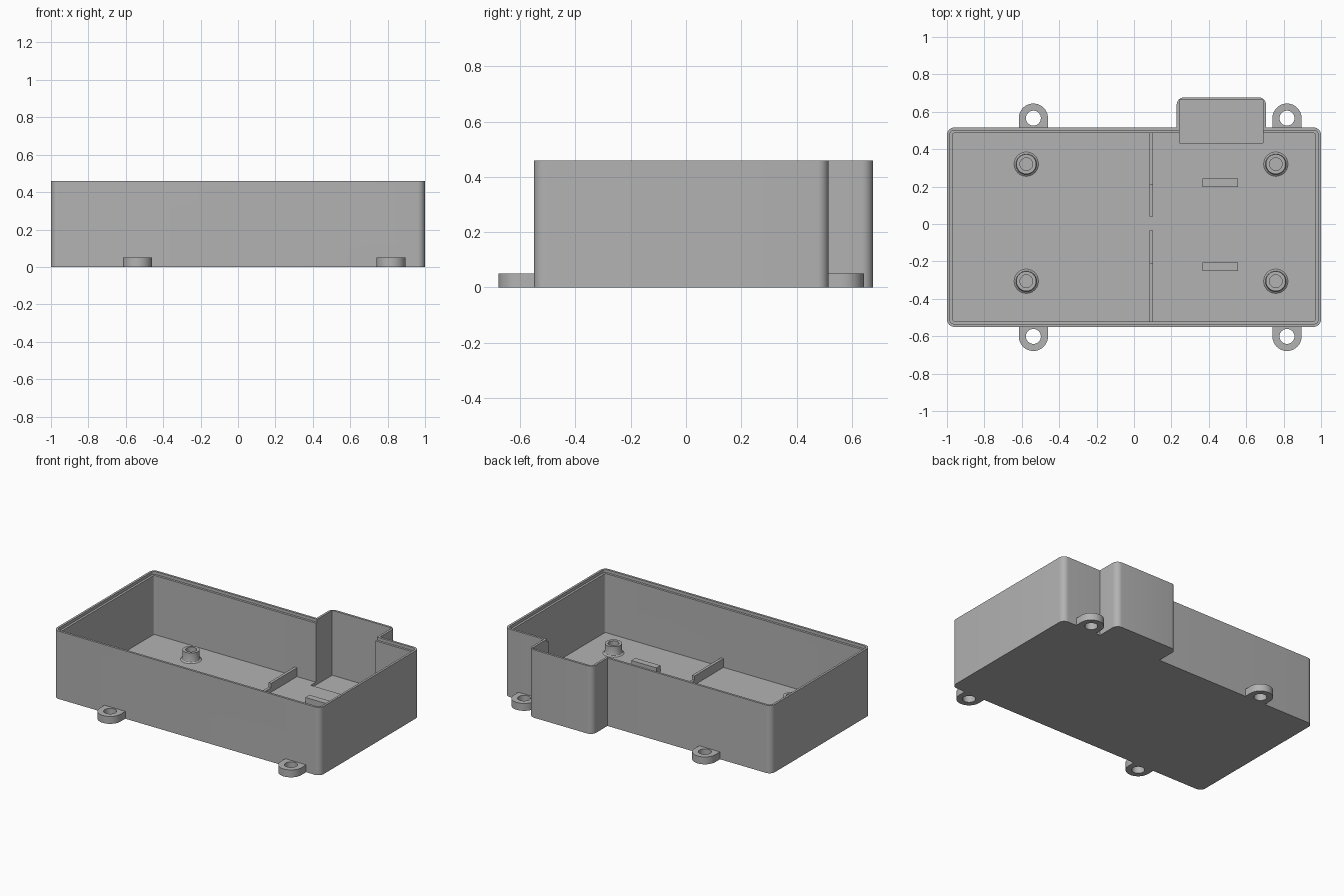
import bpy, bmesh
from math import pi, cos, sin
from mathutils import Vector, Matrix

cube = bpy.data.objects.get("Cube")
if cube:
    bpy.data.objects.remove(cube, do_unlink=True)

GREY = (0.448, 0.448, 0.448, 1)
grey = bpy.data.materials.new("grey_plastic")
grey.use_nodes = True
grey.diffuse_color = GREY
grey.node_tree.nodes["Principled BSDF"].inputs["Base Color"].default_value = GREY

HEIGHT, FLOOR = 0.46, 0.04
FRONT, BACK = -0.55, 0.516


def finish(bm, name):
    bmesh.ops.recalc_face_normals(bm, faces=bm.faces)
    mesh = bpy.data.meshes.new(name)
    bm.to_mesh(mesh)
    bm.free()
    mesh.materials.append(grey)
    obj = bpy.data.objects.new(name, mesh)
    bpy.context.collection.objects.link(obj)
    return obj


def rounded(corners, steps=8):
    """Round each (x, y, radius) right-angled corner of an outline."""
    pts = []
    for i, (x, y, r) in enumerate(corners):
        p = Vector((x, y))
        if not r:
            pts.append(p)
            continue
        a = (Vector(corners[i - 1][:2]) - p).normalized() * r
        b = (Vector(corners[(i + 1) % len(corners)][:2]) - p).normalized() * r
        for k in range(steps + 1):
            t = k / steps * pi / 2
            pts.append(p + a * (1 - sin(t)) + b * (1 - cos(t)))
    return pts


def rect(x0, x1, y0, y1, r=0):
    return rounded([(x0, y0, r), (x1, y0, r), (x1, y1, r), (x0, y1, r)])


def circle(x, y, r, n=32):
    return [Vector((x + r * cos(2 * pi * k / n), y + r * sin(2 * pi * k / n))) for k in range(n)]


def prism(name, outline, z0, z1, turn=None):
    """Extrude a flat outline, optionally turned to another axis."""
    bm = bmesh.new()
    face = bm.faces.new([bm.verts.new((p.x, p.y, z0)) for p in outline])
    ext = bmesh.ops.extrude_face_region(bm, geom=[face])
    top = [v for v in ext["geom"] if isinstance(v, bmesh.types.BMVert)]
    bmesh.ops.translate(bm, verts=top, vec=(0, 0, z1 - z0))
    if turn:
        bm.transform(turn)
    return finish(bm, name)


def select(obj):
    bpy.ops.object.select_all(action="DESELECT")
    obj.select_set(True)
    bpy.context.view_layer.objects.active = obj


def cut(obj, *cutters):
    for cutter in cutters:
        cutter.hide_render = True
        mod = obj.modifiers.new("cut", "BOOLEAN")
        mod.operation, mod.solver, mod.object = "DIFFERENCE", "EXACT", cutter
        select(obj)
        bpy.ops.object.modifier_apply(modifier=mod.name)
        bpy.data.objects.remove(cutter, do_unlink=True)


def smooth(obj):
    select(obj)
    bpy.ops.object.shade_smooth_by_angle(angle=pi / 6)


# Tray with the bay that sticks out of the back wall
R = 0.04
shell = prism("case_shell", rounded([
    (-1, FRONT, R), (1, FRONT, R), (1, BACK, R), (0.706, BACK, 0),
    (0.706, 0.677, R), (0.228, 0.677, R), (0.228, BACK, 0), (-1, BACK, R)]), 0, HEIGHT)

# Cavity, lid rebate, bay pocket, front slot and side port
# Slot outline is drawn in x/z, port outline in y/z
slot_turn = Matrix(((1, 0, 0), (0, 0, 1), (0, 1, 0))).to_4x4()
port_turn = Matrix(((0, 0, 1), (1, 0, 0), (0, 1, 0))).to_4x4()
cut(shell,
    prism("cavity", rect(-0.97, 0.97, FRONT + 0.03, BACK - 0.03, 0.012), FLOOR, 0.6),
    prism("rebate", rect(-0.985, 0.985, FRONT + 0.015, BACK - 0.015, 0.025), HEIGHT - 0.02, 0.6),
    prism("bay_pocket", rect(0.243, 0.69, 0.432, 0.662), 0.02, 0.65),
    prism("front_slot", rect(0.245, 0.69, 0.29, 0.42, 0.02), FRONT - 0.1, FRONT + 0.1, slot_turn),
    prism("side_port", rect(-0.11, 0.09, 0.16, 0.285, 0.02), -1.1, -0.9, port_turn))
smooth(shell)

# Screw ears along the front and back walls
EAR = 0.078
for side, wall, cy in (("front", FRONT, -0.601), ("back", BACK, 0.566)):
    for hand, x in (("right", -0.538), ("left", 0.818)):
        d = 1 if cy > 0 else -1
        arc = [Vector((x + EAR * cos(pi * k / 24), cy + d * EAR * sin(pi * k / 24)))
               for k in range(25)]
        base = wall - d * 0.01
        ear = prism(f"{side}_{hand}_screw_ear",
                    arc + [Vector((x - EAR, base)), Vector((x + EAR, base))], 0, 0.05)
        cut(ear, prism("ear_hole", circle(x, cy, 0.04), -0.1, 0.2))
        smooth(ear)


# Hollow board posts with a flared foot
def post(name, x, y):
    top = FLOOR + 0.066
    profile = [(0.034, FLOOR), (0.034, top), (0.053, top), (0.053, 0.056),
               (0.056, 0.047), (0.065, FLOOR)]
    bm = bmesh.new()
    rings = [[bm.verts.new((p.x, p.y, z)) for p in circle(x, y, r)] for r, z in profile]
    for a, b in zip(rings, rings[1:]):
        for k in range(len(a)):
            n = (k + 1) % len(a)
            bm.faces.new((a[k], a[n], b[n], b[k]))
    smooth(finish(bm, name))


for side, y in (("front", -0.306), ("back", 0.32)):
    for hand, x in (("right", -0.576), ("left", 0.758)):
        post(f"{side}_{hand}_board_post", x, y)

# Stepped divider rib across the floor, with a cable gap in the middle
for name, y0, y1, top in (("front_divider", FRONT + 0.03, -0.21, 0.1),
                          ("front_low_divider", -0.21, -0.035, 0.07),
                          ("back_low_divider", 0.04, 0.21, 0.07),
                          ("back_divider", 0.21, BACK - 0.03, 0.1)):
    prism(name, rect(0.083, 0.102, y0, y1), FLOOR, top)

# Small locating ribs
for name, y in (("front_locating_rib", -0.229), ("back_locating_rib", 0.22)):
    prism(name, rect(0.367, 0.555, y - 0.022, y + 0.022), FLOOR, 0.08)
